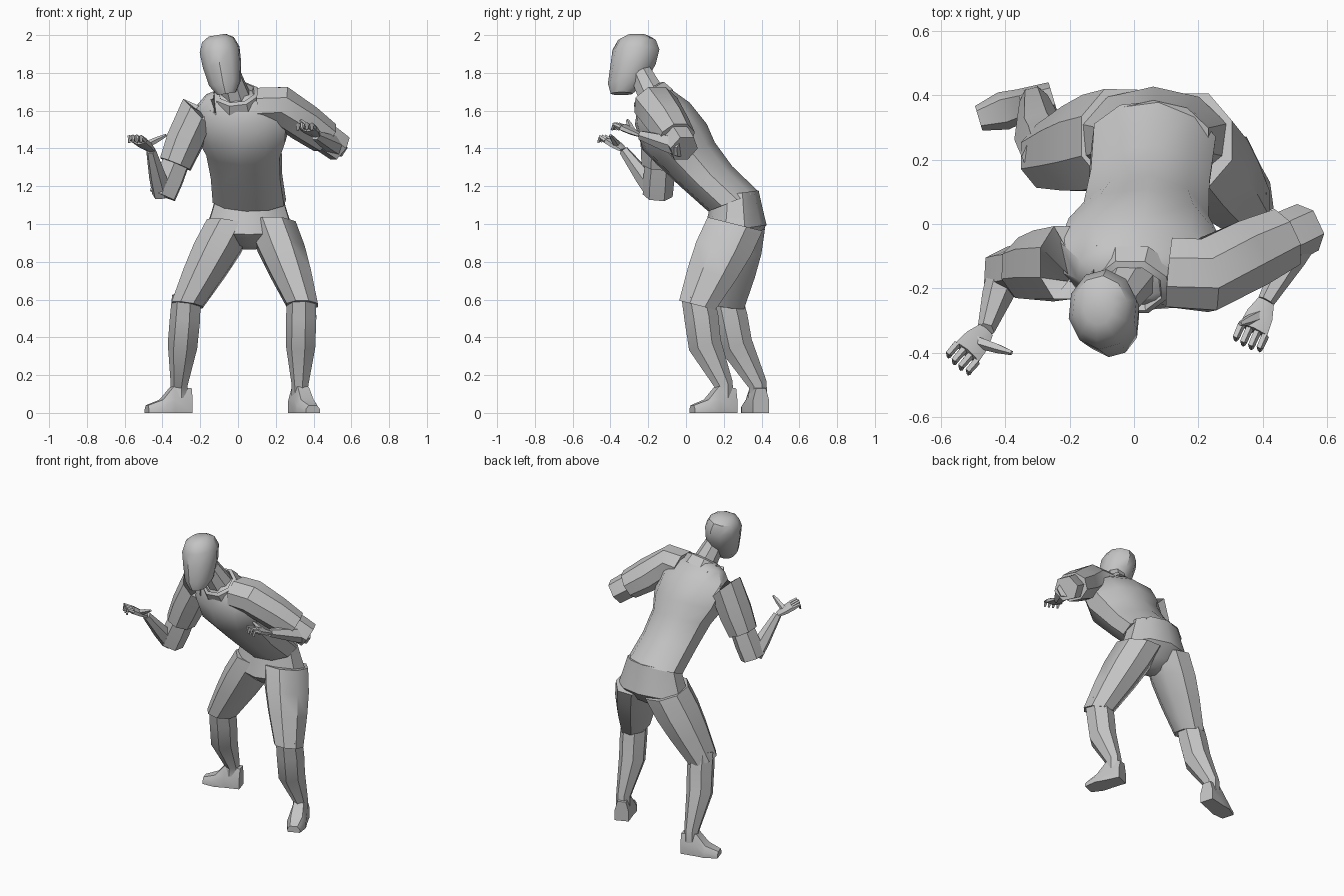
import bpy, bmesh, math
from mathutils import Vector

cube = bpy.data.objects.get("Cube")
if cube:
    bpy.data.objects.remove(cube, do_unlink=True)

COLOUR = (.55, .55, .55, 1)
grey = bpy.data.materials.new("plain grey")
grey.use_nodes = True
grey.diffuse_color = COLOUR
grey.node_tree.nodes["Principled BSDF"].inputs["Base Color"].default_value = COLOUR

SIDEWAYS = Vector((1, 0, 0))
UP = Vector((0, 0, 1))


def loft(name, rings, caps=True):
    """Skin a list of equal-length point rings."""
    bm = bmesh.new()
    loops = [[bm.verts.new(point) for point in ring] for ring in rings]
    count = len(loops[0])
    for low, high in zip(loops, loops[1:]):
        for i in range(count):
            j = (i + 1) % count
            bm.faces.new((low[i], low[j], high[j], high[i]))
    if caps:
        bm.faces.new(loops[0][::-1])
        bm.faces.new(loops[-1])
        bmesh.ops.recalc_face_normals(bm, faces=bm.faces)
    mesh = bpy.data.meshes.new(name)
    bm.to_mesh(mesh)
    bm.free()
    mesh.materials.append(grey)
    obj = bpy.data.objects.new(name, mesh)
    bpy.context.collection.objects.link(obj)
    bpy.ops.object.select_all(action='DESELECT')
    obj.select_set(True)
    bpy.context.view_layer.objects.active = obj
    bpy.ops.object.shade_smooth_by_angle(angle=math.radians(38))


def tube(name, points, widths, depth=1, across=SIDEWAYS, sides=8, normal=None, caps=True):
    """Faceted tube along points; depth is a ratio to width, or one ratio per point."""
    last = len(points) - 1
    ratios = depth if isinstance(depth, list) else [depth] * len(points)
    grow = 1 / math.sqrt(math.cos(math.pi / sides))
    rings = []
    for k, (centre, width, ratio) in enumerate(zip(points, widths, ratios)):
        along = normal or points[min(k + 1, last)] - points[max(k - 1, 0)]
        along = along.normalized()
        u = (across - along * across.dot(along)).normalized() * width * grow
        v = along.cross(u) * ratio
        angles = [math.tau * (i + .5) / sides for i in range(sides)]
        rings.append([centre + u * math.cos(a) + v * math.sin(a) for a in angles])
    loft(name, rings, caps)


def between(start, end, factors):
    return [start.lerp(end, factor) for factor in factors]


# Head: flat face at the front, tapering to the chin
chin, crown = Vector((-.06, -.26, 1.69)), Vector((-.11, -.26, 2))
levels = [0, .18, .5, .75, .92, 1]
head_points = [p + Vector((0, -.08, 0)) * (1 - t) ** 2
               for p, t in zip(between(chin, crown, levels), levels)]
tube("head", head_points, [.05, .085, .102, .106, .085, .045], depth=1.15, sides=10,
     across=Vector((1, -.1, .15)), normal=crown - chin)

# Neck and open collar
neck_base = Vector((0, -.16, 1.64))
lean = Vector((-.1, -.6, .8))
tube("neck", [neck_base, Vector((-.05, -.24, 1.8))], [.08, .06])
tube("collar", [neck_base + lean * step for step in (0, .06, .07, .03)],
     [.13, .115, .095, .08], depth=.9, across=Vector((1, 0, .1)), normal=lean, caps=False)

# Shirt: a forward-leaning spine that sags towards the chest
waist, nape = Vector((.06, .25, 1.12)), Vector((0, -.175, 1.7))
levels = [0, .25, .47, .62, .82, .95, 1]
spine = [p + Vector((0, -.05, -.02)) * math.sin(math.pi * t)
         for p, t in zip(between(waist, nape, levels), levels)]
tube("shirt_body", spine, [.195, .19, .2, .24, .255, .18, .11],
     depth=[.72, .76, .8, .75, .6, .55, .6], sides=10,
     across=Vector((1, -.16, .09)), normal=Vector((0, -.4, 1)))

# Shorts seat, closing at the crotch
seat = Vector((.06, .26, 0))
tube("shorts_seat", [seat + UP * z for z in (1.16, 1.06, .97, .9, .87)][::-1],
     [.05, .14, .235, .205, .175], depth=.7, sides=10, normal=Vector((0, -.15, 1)))


def hand(side, inward, wrist, knuckles):
    """Palm, four curled fingers and a raised thumb."""
    forward = (knuckles - wrist).normalized()
    across = forward.cross(UP).normalized()
    palm = between(wrist, knuckles, (0, .5, 1))
    tube(side + "_palm", palm, [.028, .045, .05], depth=.4, across=across, sides=6)
    for i in range(4):
        offset = i - 1.5
        base = knuckles + across * offset * .027
        bend = base + forward * (.05 - abs(offset) * .005)
        tip = bend + Vector((0, -.01, -.03))
        tube(f"{side}_finger_{i + 1}", [base, bend, tip], [.012, .011, .006],
             across=across, sides=5)
    thumb_tip = wrist + Vector((inward * .08, -.07, .08))
    tube(side + "_thumb", between(palm[1], thumb_tip, (0, .6, 1)), [.018, .014, .007],
         across=Vector((.3, .2, 1)), sides=5)


def arm(side, inward, across, hem, shoulder, elbow, wrist, knuckles):
    """Loose sleeve to the hem, bent elbow, slim forearm and hand."""
    chest = Vector((0, -.14, 1.62))
    sleeve = [chest.lerp(shoulder, .5), shoulder] + between(shoulder, elbow, (hem * .55, hem))
    tube(side + "_sleeve", sleeve, [.1, .105, .1, .088], depth=1.12, across=across)
    tube(side + "_elbow", between(shoulder, elbow, (hem - .15, .8, 1)),
         [.07, .077, .074], across=across, sides=6)
    tube(side + "_forearm", between(elbow, wrist, (.05, .4, .85, 1)),
         [.05, .045, .03, .025], across=across, sides=6)
    hand(side, inward, wrist, knuckles)


arm("left", -1, UP, .75, Vector((.22, -.16, 1.63)), Vector((.54, -.01, 1.4)),
    Vector((.41, -.24, 1.47)), Vector((.37, -.33, 1.51)))
arm("right", 1, Vector((1, 0, .6)), .62, Vector((-.22, -.12, 1.59)),
    Vector((-.4, -.15, 1.15)), Vector((-.46, -.33, 1.39)), Vector((-.52, -.4, 1.44)))


def foot(side, ankle, toes):
    """Wedge shoe: a trapezoid section swept from heel to toe."""
    across = UP.cross(toes)
    heel = Vector((ankle.x, ankle.y, 0)) - toes * .06
    outline = ((-1, 0), (1, 0), (1, .5), (.6, 1), (-.6, 1), (-1, .5))
    profile = ((0, .045, .13), (.1, .052, .14), (.16, .06, .07), (.24, .04, .04))
    loft(side + "_foot", [[heel + toes * reach + across * width * x + UP * height * z
                           for x, z in outline] for reach, width, height in profile])


def leg(side, hip, knee, ankle, toes, hem_tilt):
    """Wide shorts leg, bare calf and foot."""
    tube(side + "_shorts_leg", between(hip, knee, (0, .3, .6, 1)),
         [.13, .13, .115, .086], depth=1.2, normal=hem_tilt)
    calf = knee.lerp(ankle, .5) + Vector((0, -.03, 0))
    shin = [knee + UP * .05, knee.lerp(ankle, .15), calf, ankle, ankle - UP * .07]
    tube(side + "_shin", shin, [.075, .08, .078, .044, .044], depth=1.1, sides=7)
    foot(side, ankle, toes.normalized())


leg("left", Vector((.18, .26, 1)), Vector((.34, .06, .57)), Vector((.33, .2, .15)),
    Vector((.4, -1, 0)), Vector((0, .25, 1)))
leg("right", Vector((-.04, .27, 1)), Vector((-.27, .21, .57)), Vector((-.31, .38, .15)),
    Vector((-1, -.3, 0)), Vector((.15, .15, 1)))
